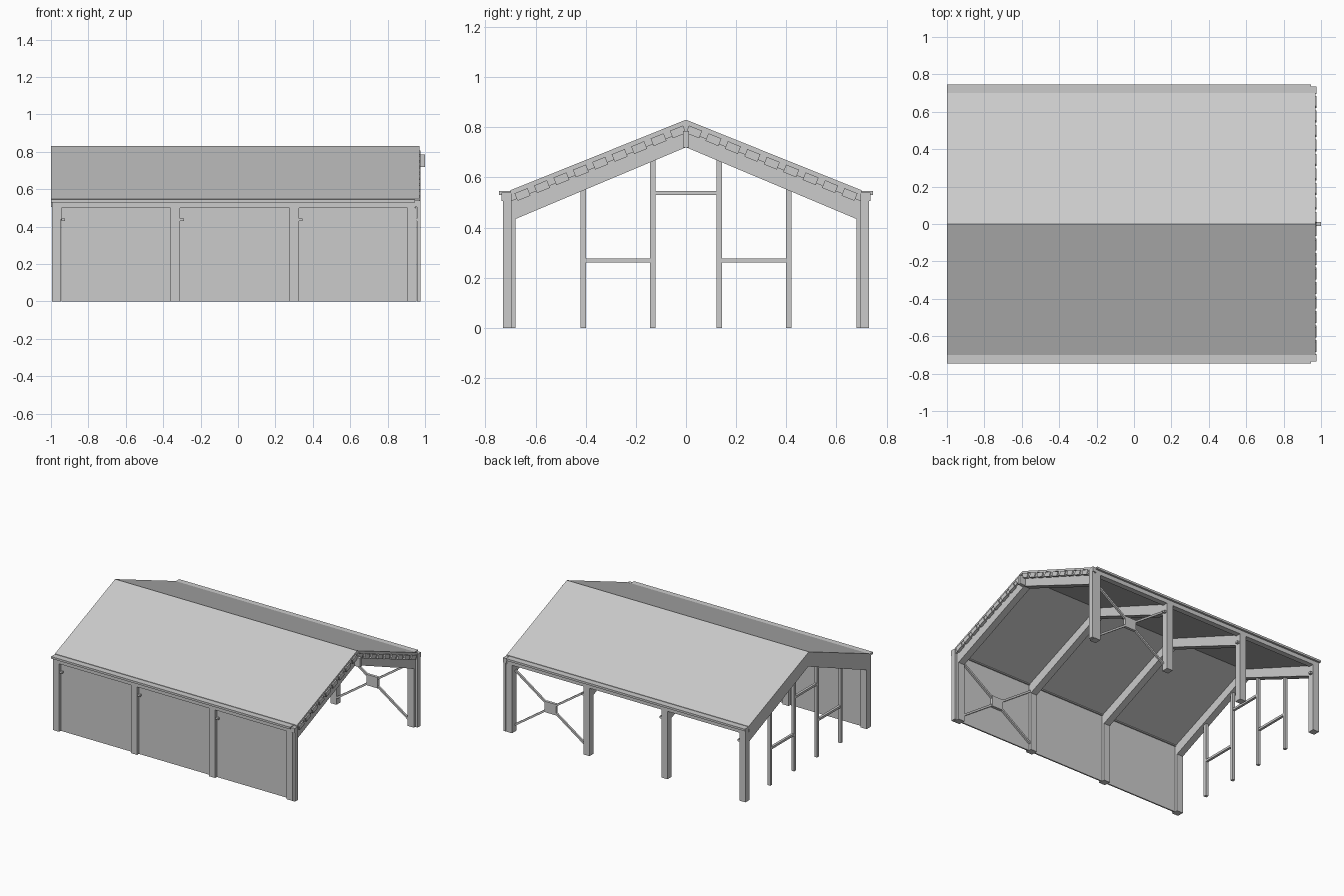
import bpy, bmesh
from mathutils import Vector, Matrix

if "Cube" in bpy.data.objects:
    bpy.data.objects.remove(bpy.data.objects["Cube"])


def make(name, bm):
    bmesh.ops.recalc_face_normals(bm, faces=bm.faces)
    me = bpy.data.meshes.new(name)
    bm.to_mesh(me)
    bm.free()
    ob = bpy.data.objects.new(name, me)
    bpy.context.collection.objects.link(ob)
    return ob


def box(name, x0, x1, y0, y1, z0, z1):
    m = Matrix.Translation(((x0 + x1) / 2, (y0 + y1) / 2, (z0 + z1) / 2))
    m = m @ Matrix.Diagonal((abs(x1 - x0), abs(y1 - y0), abs(z1 - z0), 1))
    bm = bmesh.new()
    bmesh.ops.create_cube(bm, size=1, matrix=m)
    return make(name, bm)


def prism(name, pts, x0, x1):
    """Extrude a closed (y, z) outline along x."""
    bm = bmesh.new()
    f = bm.faces.new([bm.verts.new((x0, y, z)) for y, z in pts])
    r = bmesh.ops.extrude_face_region(bm, geom=[f])
    vs = [v for v in r["geom"] if isinstance(v, bmesh.types.BMVert)]
    bmesh.ops.translate(bm, verts=vs, vec=(x1 - x0, 0, 0))
    bm.faces.ensure_lookup_table()
    if not f.is_valid or len(bm.faces) < len(pts) + 2:
        bm.faces.new(bm.verts[:len(pts)])
    return make(name, bm)


def bar(name, a, b, w):
    a, b = Vector(a), Vector(b)
    d = b - a
    m = Matrix.Translation((a + b) / 2) @ d.to_track_quat('X', 'Y').to_matrix().to_4x4()
    m = m @ Matrix.Diagonal((d.length, w, w, 1))
    bm = bmesh.new()
    bmesh.ops.create_cube(bm, size=1, matrix=m)
    return make(name, bm)


SLOPE = 0.402
FRAMES = (-0.97, -0.335, 0.30, 0.93)
HALF = 0.025


def gable(ridge, y):
    return ridge - SLOPE * y


def roof_band(top, bottom, edge):
    zt, zb = gable(top, edge), gable(bottom, edge)
    return [(0, top), (edge, zt), (edge, zb), (0, bottom), (-edge, zb), (-edge, zt)]


# thick roof deck with a thin outer sheet
prism("roof_sheet", roof_band(0.83, 0.815, 0.70), -1.0, 0.97)
prism("roof_deck", roof_band(0.815, 0.785, 0.695), -1.0, 0.967)

# portal frames: columns, rafters and small column lamps
for x in FRAMES:
    outline = [(0, 0.79), (0.73, 0.50), (0.73, 0.44), (0.68, 0.434), (0, 0.72),
               (-0.68, 0.434), (-0.73, 0.44), (-0.73, 0.50)]
    prism("rafter", outline, x - HALF, x + HALF)
    for s in (-1, 1):
        box("column", x - HALF, x + HALF, s * 0.68, s * 0.73, 0, 0.5)
        box("column_lamp", x + HALF, x + HALF + 0.02, s * 0.705, s * 0.725, 0.43, 0.444)

# row of blocks following the open gable edge
for s in (-1, 1):
    for k in range(9):
        y = 0.032 + 0.0775 * k
        y0, y1 = y - 0.026, y + 0.026
        d = 0.006  # ends stand square to the slope
        pts = [(s * (y0 - d), gable(0.779, y0)), (s * (y1 - d), gable(0.779, y1)),
               (s * (y1 + d), gable(0.809, y1)), (s * (y0 + d), gable(0.809, y0))]
        prism("gable_block", pts, 0.955, 0.976)

# ridge lamp
box("ridge_lamp", 0.955, 1.0, -0.012, 0.012, 0.72, 0.785)

for s in (-1, 1):
    # eave beam, gutter, outlet and downpipe
    box("eave_beam", -0.995, 0.945, s * 0.69, s * 0.73, 0.5, 0.532)
    box("gutter", -1.0, 0.945, s * 0.695, s * 0.745, 0.53, 0.545)
    box("gutter_outlet", 0.945, 0.975, s * 0.695, s * 0.735, 0.505, 0.54)
    box("downpipe", 0.957, 0.975, s * 0.695, s * 0.73, 0, 0.51)

    # cross brace in the open end bay
    y = s * 0.69
    xa, xb = FRAMES[2] + HALF, FRAMES[3] - HALF
    xm = (xa + xb) / 2
    bar("brace", (xa, y, 0.05), (xb, y, 0.45), 0.014)
    bar("brace", (xa, y, 0.45), (xb, y, 0.05), 0.014)
    box("brace_plate", xm - 0.045, xm + 0.045, y - 0.01, y + 0.01, 0.21, 0.29)

    # gable posts and side rails
    box("gable_post", -0.981, -0.959, s * 0.399, s * 0.421, 0, 0.56)
    box("gable_post", -0.981, -0.959, s * 0.122, s * 0.144, 0, 0.67)
    box("gable_rail", -0.979, -0.961, s * 0.14, s * 0.40, 0.26, 0.276)
box("gable_rail_centre", -0.979, -0.961, -0.125, 0.125, 0.53, 0.546)

# front wall panels between the columns
for a, b in zip(FRAMES, FRAMES[1:]):
    box("wall_panel", a + HALF, b - HALF, -0.71, -0.70, 0, 0.502)
